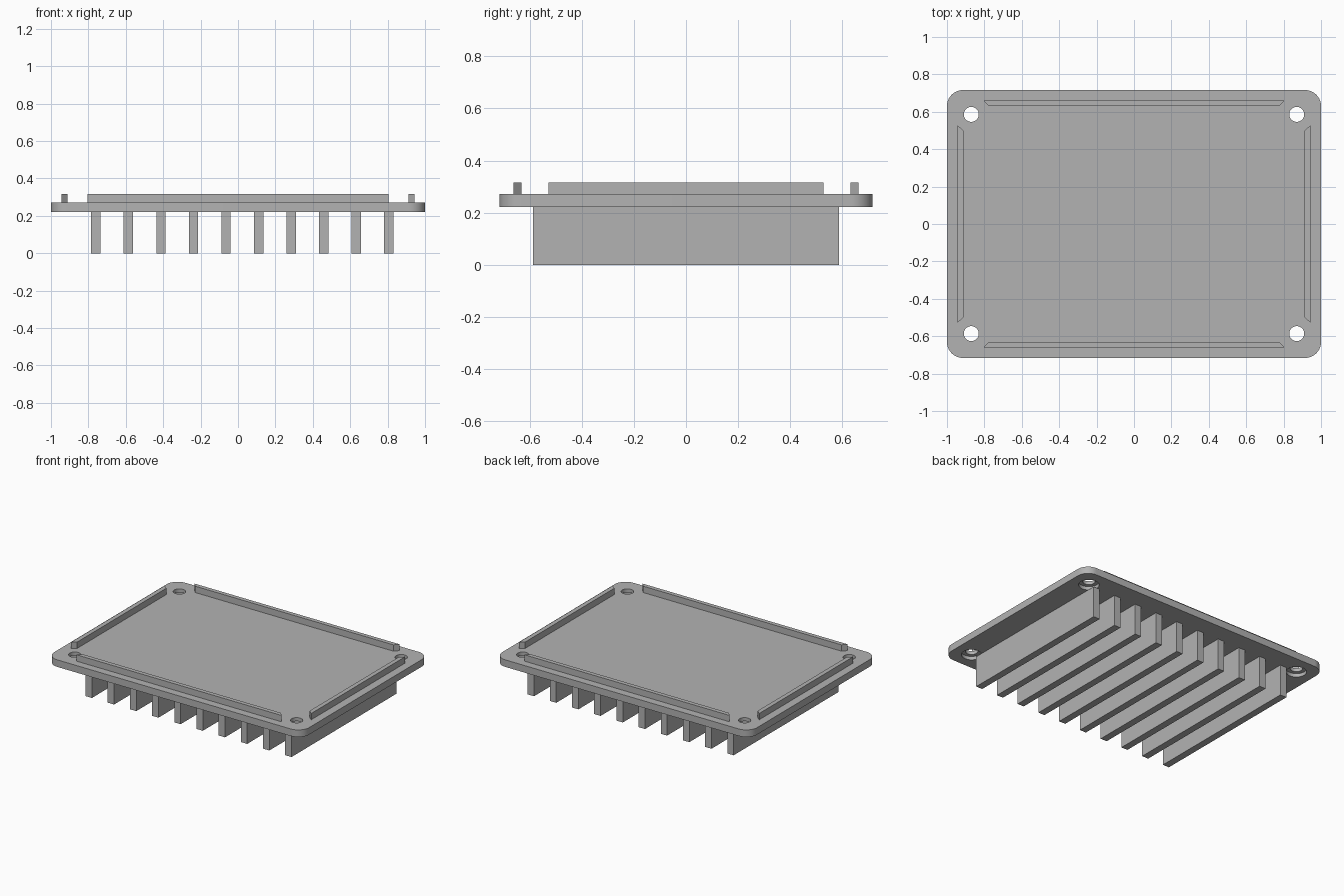
import bpy
import bmesh
from mathutils import Vector

cube = bpy.data.objects.get("Cube")
if cube:
    bpy.data.objects.remove(cube, do_unlink=True)

metal = bpy.data.materials.new("grey metal")
metal.use_nodes = True
grey = (0.45, 0.45, 0.45, 1)
metal.diffuse_color = grey
metal.node_tree.nodes["Principled BSDF"].inputs["Base Color"].default_value = grey

BOTTOM, TOP, RIDGE_TOP = 0.221, 0.271, 0.316


def finish(bm, name):
    bmesh.ops.recalc_face_normals(bm, faces=bm.faces)
    mesh = bpy.data.meshes.new(name)
    bm.to_mesh(mesh)
    bm.free()
    mesh.materials.append(metal)
    obj = bpy.data.objects.new(name, mesh)
    bpy.context.collection.objects.link(obj)
    return obj


def prism(outline, z0, z1):
    """Extrude a flat outline upwards."""
    bm = bmesh.new()
    base = bm.faces.new([bm.verts.new((x, y, z0)) for x, y in outline])
    top = bmesh.ops.extrude_face_region(bm, geom=[base], use_keep_orig=True)
    verts = [v for v in top["geom"] if isinstance(v, bmesh.types.BMVert)]
    bmesh.ops.translate(bm, verts=verts, vec=Vector((0, 0, z1 - z0)))
    return bm


def rectangle(x0, x1, y0, y1):
    return [(x0, y0), (x1, y0), (x1, y1), (x0, y1)]


# Base plate with rounded corners
bm = prism(rectangle(-1, 1, -0.716, 0.716), BOTTOM, TOP)
corners = [e for e in bm.edges if abs(e.verts[0].co.z - e.verts[1].co.z) > 0.01]
bmesh.ops.bevel(bm, geom=corners, offset=0.085, segments=10, profile=0.5,
                affect='EDGES')
plate = finish(bm, "base_plate")

# Screw holes, each with a wider counterbore underneath
def cut_holes(radius, z0, z1):
    bm = bmesh.new()
    for x in (-0.87, 0.87):
        for y in (-0.586, 0.586):
            hole = bmesh.ops.create_cone(bm, cap_ends=True, segments=40, radius1=radius,
                                         radius2=radius, depth=z1 - z0)
            bmesh.ops.translate(bm, verts=hole["verts"],
                                vec=Vector((x, y, (z0 + z1) / 2)))
    cutter = finish(bm, "hole_cutter")
    cutter.hide_render = True
    mod = plate.modifiers.new("holes", 'BOOLEAN')
    mod.operation = 'DIFFERENCE'
    mod.solver = 'EXACT'
    mod.object = cutter
    bpy.context.view_layer.objects.active = plate
    bpy.ops.object.modifier_apply(modifier=mod.name)
    bpy.data.objects.remove(cutter, do_unlink=True)


cut_holes(0.04, BOTTOM - 0.1, TOP + 0.1)
cut_holes(0.066, BOTTOM - 0.1, BOTTOM + 0.025)

bpy.ops.object.select_all(action='DESELECT')
plate.select_set(True)
bpy.ops.object.shade_smooth_by_angle()

# Locating ridges with mitred ends, one along each side
for side, name in ((-1, "front"), (1, "back")):
    outline = [(-0.805, side * 0.661), (0.805, side * 0.661),
               (0.778, side * 0.631), (-0.778, side * 0.631)]
    finish(prism(outline, TOP, RIDGE_TOP), name + "_ridge")
for side, name in ((-1, "right"), (1, "left")):
    outline = [(side * 0.943, -0.527), (side * 0.943, 0.527),
               (side * 0.912, 0.5), (side * 0.912, -0.5)]
    finish(prism(outline, TOP, RIDGE_TOP), name + "_ridge")

# Row of cooling fins under the plate
for i in range(10):
    x = -0.76 + i * 0.174
    finish(prism(rectangle(x - 0.025, x + 0.025, -0.587, 0.587), 0, BOTTOM),
           f"cooling_fin_{i + 1}")
